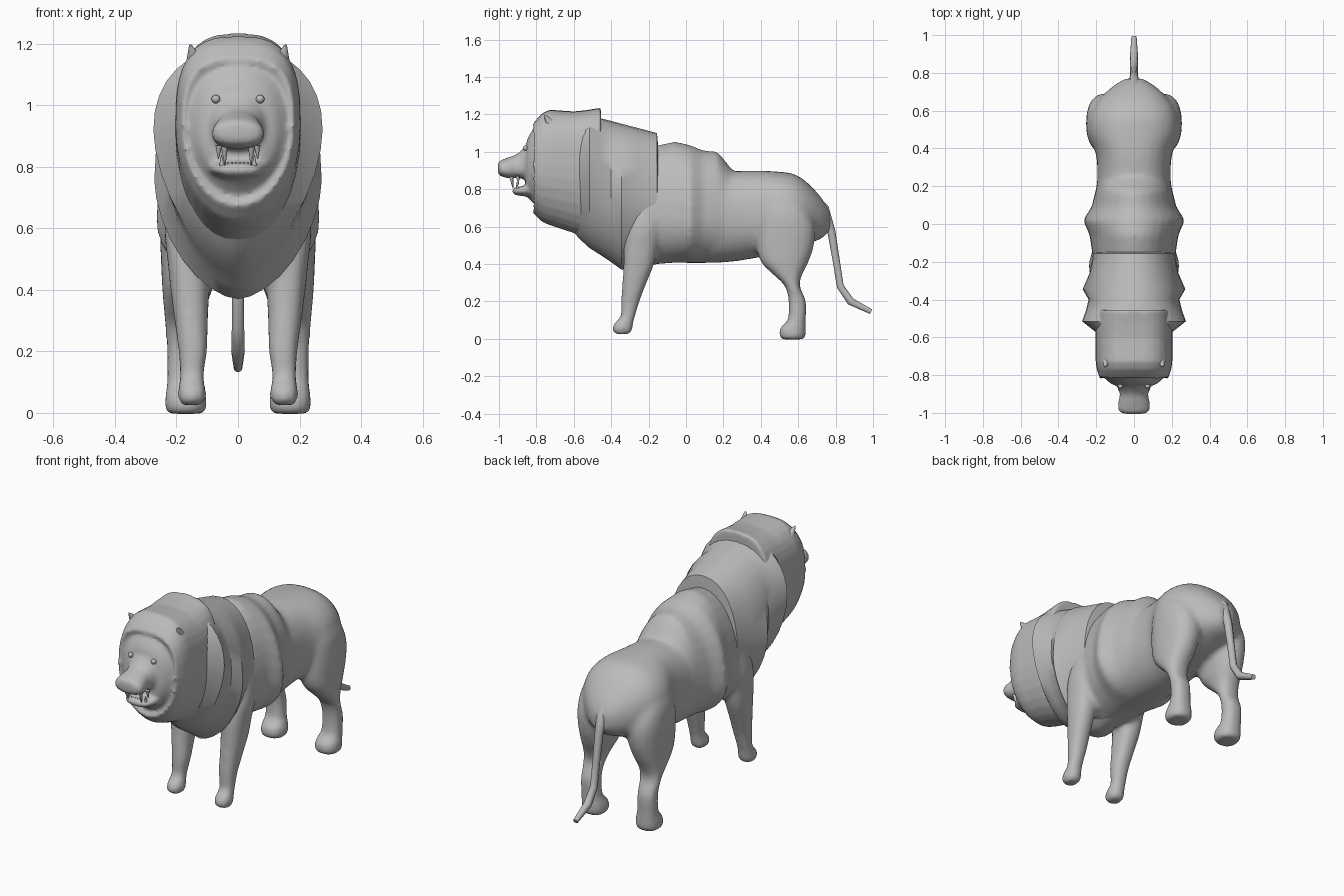
import bpy, bmesh, math
from mathutils import Vector

stone = bpy.data.materials.new("plain grey")
stone.diffuse_color = (0.5, 0.5, 0.5, 1)


def select(obs):
    bpy.ops.object.select_all(action='DESELECT')
    for ob in obs:
        ob.select_set(True)
    bpy.context.view_layer.objects.active = obs[0]


def finish(ob, angle=40):
    ob.data.materials.clear()
    ob.data.materials.append(stone)
    select([ob])
    bpy.ops.object.shade_smooth_by_angle(angle=math.radians(angle))
    return ob


def smooth_rows(rows, steps):
    """Catmull-Rom interpolation between cross-section rows."""
    if steps < 2:
        return rows
    out = []
    for i in range(len(rows) - 1):
        a, b = rows[max(i - 1, 0)], rows[i]
        c, d = rows[i + 1], rows[min(i + 2, len(rows) - 1)]
        for k in range(steps):
            t = k / steps
            out.append([0.5 * (2 * q + (r - p) * t + (2 * p - 5 * q + 4 * r - s) * t * t
                               + (3 * q - p - 3 * r + s) * t ** 3)
                        for p, q, r, s in zip(a, b, c, d)])
    return out + [rows[-1]]


def skin(name, rings, angle=40):
    bm = bmesh.new()
    vs = [[bm.verts.new(p) for p in ring] for ring in rings]
    n = len(vs[0])
    for a, b in zip(vs, vs[1:]):
        for i in range(n):
            j = (i + 1) % n
            bm.faces.new((a[i], a[j], b[j], b[i]))
    bm.faces.new(vs[0])
    bm.faces.new(vs[-1])
    bmesh.ops.recalc_face_normals(bm, faces=bm.faces)
    me = bpy.data.meshes.new(name)
    bm.to_mesh(me)
    bm.free()
    ob = bpy.data.objects.new(name, me)
    bpy.context.collection.objects.link(ob)
    return finish(ob, angle)


def spow(v, p):
    return math.copysign(abs(v) ** (2 / p), v)


def body_loft(name, rows, top_p=2.2, low_p=2.0, steps=4, n=32, angle=40):
    """Rows of (y, bottom z, top z, half width, z of greatest width)."""
    rings = []
    for y, lo, hi, w, zw in smooth_rows(rows, steps):
        ring = []
        for i in range(n):
            a = 2 * math.pi * i / n
            c, s = math.cos(a), math.sin(a)
            p = top_p if s >= 0 else low_p
            ring.append((w * spow(c, p), y, zw + ((hi - zw) if s >= 0 else (zw - lo)) * spow(s, p)))
        rings.append(ring)
    return skin(name, rings, angle)


def leg_loft(name, rows, n=20):
    """Rows of (z, front y, back y, inner x, outer x), built on both sides."""
    made = []
    for side, sx in (("right", -1), ("left", 1)):
        rings = []
        for z, y0, y1, x0, x1 in smooth_rows(rows, 3):
            rings.append([(sx * ((x0 + x1) / 2 + (x1 - x0) / 2 * spow(math.cos(a), 2.3)),
                           (y0 + y1) / 2 + (y1 - y0) / 2 * spow(math.sin(a), 2.3), z)
                          for a in (2 * math.pi * i / n for i in range(n))])
        made.append(skin(name + "_" + side, rings))
    return made


def blend(name, parts, voxel, rounds):
    """Fuse parts into one soft skin."""
    select(parts)
    bpy.ops.object.join()
    ob = bpy.context.object
    ob.name = name
    m = ob.modifiers.new("fuse", 'REMESH')
    m.mode = 'VOXEL'
    m.voxel_size = voxel
    m = ob.modifiers.new("soften", 'SMOOTH')
    m.factor = 0.5
    m.iterations = rounds
    for mod in ("fuse", "soften"):
        bpy.ops.object.modifier_apply(modifier=mod)
    return finish(ob, 60)


def cone(name, base, tip, r):
    base, tip = Vector(base), Vector(tip)
    d = tip - base
    bpy.ops.mesh.primitive_cone_add(vertices=10, radius1=r, radius2=r * 0.15, depth=d.length,
                                    location=(base + tip) / 2,
                                    rotation=d.to_track_quat('Z', 'Y').to_euler())
    ob = bpy.context.object
    ob.name = name
    finish(ob)


# Torso, rump, shoulder hair and legs fused into one body
torso = body_loft("torso", [
    (-0.35, 0.42, 0.95, 0.18, 0.66), (-0.15, 0.41, 0.96, 0.20, 0.65),
    (0.05, 0.405, 0.95, 0.205, 0.65), (0.22, 0.41, 0.90, 0.195, 0.65),
    (0.36, 0.43, 0.90, 0.20, 0.66), (0.48, 0.455, 0.895, 0.24, 0.66),
    (0.58, 0.48, 0.88, 0.232, 0.66), (0.66, 0.51, 0.825, 0.185, 0.66),
    (0.73, 0.54, 0.745, 0.11, 0.65), (0.77, 0.58, 0.68, 0.045, 0.63)], 2.3, 2.2)
shoulders = body_loft("shoulder_mane", [
    (-0.25, 0.39, 1.01, 0.20, 0.66), (-0.15, 0.40, 1.035, 0.222, 0.66),
    (-0.06, 0.407, 1.055, 0.235, 0.65), (0.02, 0.41, 1.037, 0.27, 0.63),
    (0.09, 0.413, 1.008, 0.225, 0.64), (0.17, 0.42, 1.0, 0.205, 0.65),
    (0.25, 0.43, 0.90, 0.19, 0.66)], 2.0, 2.1, 1)
front_legs = leg_loft("front_leg", [
    (0.025, -0.375, -0.305, 0.120, 0.182), (0.04, -0.392, -0.288, 0.105, 0.194),
    (0.08, -0.388, -0.283, 0.104, 0.195), (0.12, -0.35, -0.272, 0.111, 0.19),
    (0.20, -0.348, -0.248, 0.10, 0.194), (0.30, -0.34, -0.21, 0.097, 0.207),
    (0.40, -0.335, -0.17, 0.093, 0.22), (0.50, -0.33, -0.15, 0.09, 0.23),
    (0.60, -0.31, -0.13, 0.10, 0.239), (0.72, -0.28, -0.12, 0.12, 0.22)])
hind_legs = leg_loft("hind_leg", [
    (-0.003, 0.512, 0.628, 0.112, 0.228), (0.015, 0.498, 0.64, 0.102, 0.237),
    (0.06, 0.503, 0.642, 0.104, 0.236), (0.10, 0.543, 0.64, 0.118, 0.232),
    (0.20, 0.548, 0.642, 0.123, 0.232), (0.28, 0.53, 0.609, 0.116, 0.238),
    (0.34, 0.47, 0.62, 0.105, 0.242), (0.41, 0.40, 0.655, 0.08, 0.247),
    (0.50, 0.375, 0.685, 0.06, 0.251), (0.60, 0.375, 0.69, 0.05, 0.254),
    (0.70, 0.39, 0.65, 0.05, 0.245), (0.79, 0.43, 0.58, 0.06, 0.20)])
blend("body", [torso, shoulders] + front_legs + hind_legs, 0.013, 10)

# Neck ruff: two flared waves, stepped down onto the shoulders
body_loft("neck_mane", [
    (-0.60, 0.57, 1.17, 0.18, 0.92), (-0.57, 0.535, 1.19, 0.205, 0.92),
    (-0.515, 0.485, 1.19, 0.275, 0.92), (-0.46, 0.45, 1.18, 0.255, 0.88),
    (-0.40, 0.41, 1.165, 0.24, 0.82), (-0.345, 0.37, 1.15, 0.272, 0.755),
    (-0.26, 0.375, 1.128, 0.235, 0.74), (-0.155, 0.40, 1.10, 0.215, 0.72),
    (-0.148, 0.42, 1.02, 0.19, 0.70)], 2.2, 1.7, 1)

# Head: crown of hair, face, muzzle and dropped jaw fused
crown = body_loft("head_mane", [
    (-0.80, 0.70, 1.11, 0.16, 0.93), (-0.82, 0.675, 1.15, 0.18, 0.93),
    (-0.77, 0.625, 1.205, 0.197, 0.93), (-0.73, 0.608, 1.225, 0.203, 0.93),
    (-0.60, 0.565, 1.216, 0.205, 0.92), (-0.525, 0.54, 1.224, 0.205, 0.92),
    (-0.455, 0.53, 1.236, 0.20, 0.90)], 2.9, 2.0, 1)
face = body_loft("face", [
    (-0.74, 0.69, 1.15, 0.175, 0.94), (-0.80, 0.71, 1.135, 0.165, 0.93),
    (-0.825, 0.735, 1.11, 0.145, 0.92), (-0.845, 0.755, 1.075, 0.122, 0.91),
    (-0.858, 0.79, 1.03, 0.09, 0.90)])
muzzle = body_loft("muzzle", [
    (-0.81, 0.82, 1.09, 0.115, 0.94), (-0.86, 0.85, 1.03, 0.088, 0.93),
    (-0.90, 0.86, 0.99, 0.075, 0.91), (-0.945, 0.858, 0.972, 0.083, 0.905),
    (-0.985, 0.868, 0.957, 0.083, 0.907), (-1.002, 0.88, 0.945, 0.06, 0.912),
    (-1.006, 0.895, 0.93, 0.03, 0.913)], 2.2, 2.4)
jaw = body_loft("lower_jaw", [
    (-0.78, 0.75, 0.85, 0.12, 0.81), (-0.83, 0.758, 0.835, 0.10, 0.80),
    (-0.88, 0.764, 0.815, 0.085, 0.795), (-0.915, 0.77, 0.81, 0.065, 0.79),
    (-0.927, 0.78, 0.80, 0.035, 0.79)], 2.6, 2.2)
blend("head", [crown, face, muzzle, jaw], 0.009, 8)

# Eyes, ears and fangs on both sides
for side, s in (("right", -1), ("left", 1)):
    bpy.ops.mesh.primitive_uv_sphere_add(segments=12, ring_count=8, radius=0.014,
                                         location=(s * 0.072, -0.858, 1.02))
    bpy.context.object.name = "eye_" + side
    finish(bpy.context.object)
    cone("ear_" + side, (s * 0.14, -0.72, 1.14), (s * 0.155, -0.755, 1.195), 0.03)
    cone("upper_fang_" + side, (s * 0.044, -0.935, 0.87), (s * 0.042, -0.925, 0.805), 0.012)
    cone("back_fang_" + side, (s * 0.062, -0.90, 0.87), (s * 0.064, -0.895, 0.825), 0.011)
    cone("lower_fang_" + side, (s * 0.052, -0.90, 0.795), (s * 0.054, -0.905, 0.838), 0.010)
for i in range(6):
    x = (i - 2.5) * 0.013
    cone("lower_incisor", (x, -0.905, 0.79), (x, -0.907, 0.815), 0.007)

# Tail
path = [(0.64, 0.78, 1.8), (0.735, 0.69, 1.7), (0.778, 0.57, 1.15), (0.803, 0.42, 1.0),
        (0.825, 0.28, 1.0), (0.88, 0.20, 1.1), (0.99, 0.145, 0.7)]
curve = bpy.data.curves.new("tail", 'CURVE')
curve.dimensions = '3D'
curve.bevel_depth = 0.02
curve.bevel_resolution = 3
curve.use_fill_caps = True
spline = curve.splines.new('POLY')
spline.points.add(len(path) - 1)
for pt, (y, z, r) in zip(spline.points, path):
    pt.co = (0, y, z, 1)
    pt.radius = r
tail = bpy.data.objects.new("tail", curve)
bpy.context.collection.objects.link(tail)
select([tail])
bpy.ops.object.convert(target='MESH')
finish(bpy.context.object, 50)
